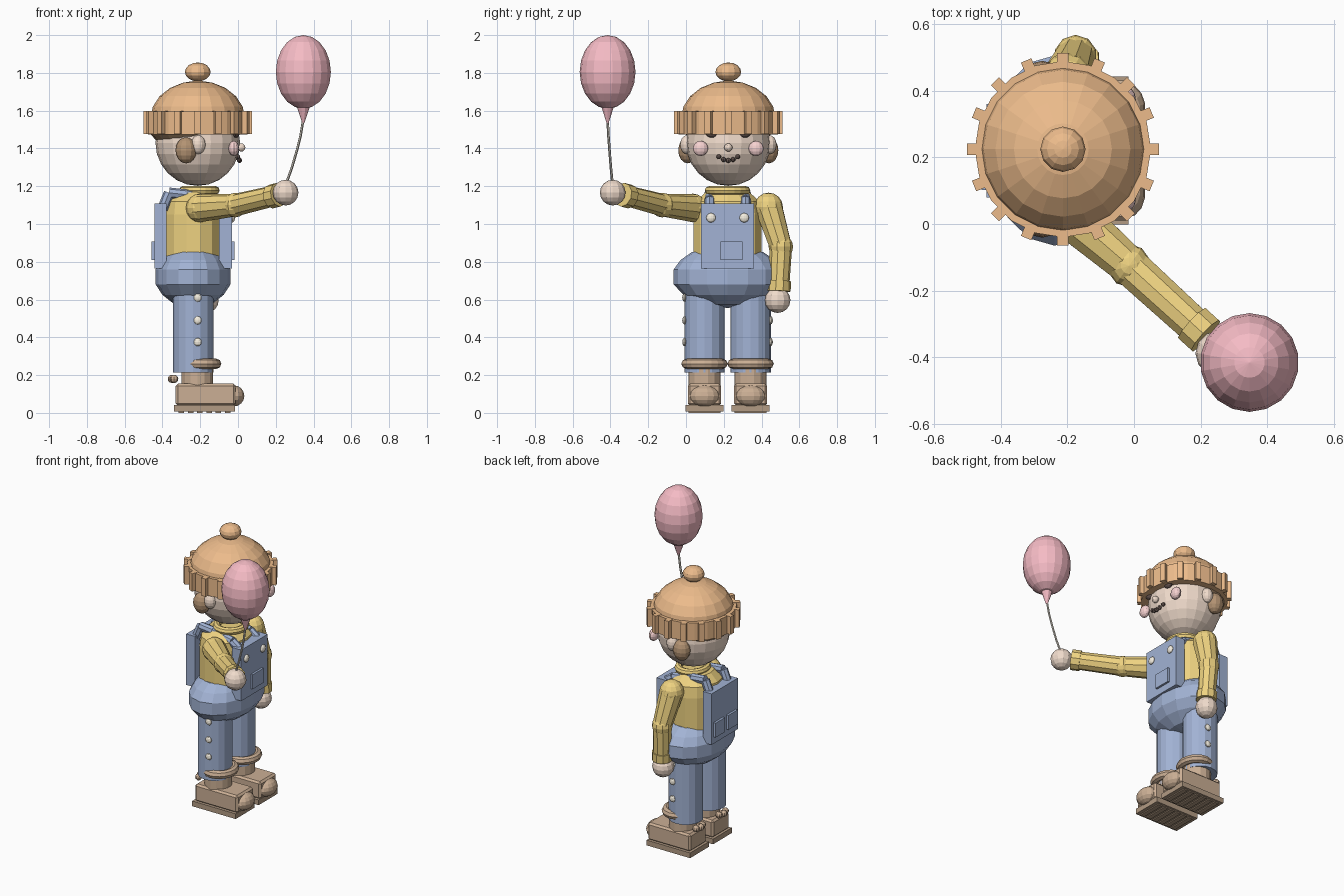
import bpy, bmesh, math
from mathutils import Vector, Matrix

if "Cube" in bpy.data.objects:
    bpy.data.objects.remove(bpy.data.objects["Cube"])

COL = dict(orange=(.84, .50, .26), yellow=(.86, .65, .22), blue=(.36, .45, .66), skin=(.87, .71, .60),
           pink=(.92, .50, .56), blush=(.93, .65, .64), brown=(.60, .43, .30), sole=(.45, .33, .23),
           hair=(.45, .29, .17), cream=(.90, .85, .74), dark=(.13, .09, .08), string=(.72, .68, .60))
MATS = {}
for k, c in COL.items():
    MATS[k] = bpy.data.materials.new(k)
    MATS[k].diffuse_color = (*c, 1)

YC = 0.22          # mid plane of the figure, which faces +x


def finish(name, bm, col):
    bmesh.ops.recalc_face_normals(bm, faces=bm.faces)
    me = bpy.data.meshes.new(name)
    bm.to_mesh(me)
    bm.free()
    me.materials.append(MATS[col])
    ob = bpy.data.objects.new(name, me)
    bpy.context.collection.objects.link(ob)
    return ob


def ball(name, c, r, col, seg=12, rings=8):
    bm = bmesh.new()
    r = Vector((r, r, r)) if isinstance(r, (int, float)) else Vector(r)
    m = Matrix.Translation(c) @ Matrix.Diagonal((*r, 1))
    bmesh.ops.create_uvsphere(bm, u_segments=seg, v_segments=rings, radius=1, matrix=m)
    return finish(name, bm, col)


def box(name, lo, hi, col, bevel=0):
    bm = bmesh.new()
    lo, hi = Vector(lo), Vector(hi)
    m = Matrix.Translation((lo + hi) / 2) @ Matrix.Diagonal((*(hi - lo), 1))
    bmesh.ops.create_cube(bm, size=1, matrix=m)
    if bevel:
        bmesh.ops.bevel(bm, geom=bm.edges[:], offset=bevel, segments=1, affect='EDGES')
    return finish(name, bm, col)


def rod(name, a, b, r1, r2, col, seg=8):
    bm = bmesh.new()
    a, b = Vector(a), Vector(b)
    d = b - a
    m = Matrix.Translation((a + b) / 2) @ d.to_track_quat('Z', 'Y').to_matrix().to_4x4()
    bmesh.ops.create_cone(bm, cap_ends=True, segments=seg, radius1=r1, radius2=r2, depth=d.length, matrix=m)
    return finish(name, bm, col)


def lathe(name, c, prof, col, seg=16, sx=1, sy=1, closed=False):
    """Revolve (radius, z) points about a vertical axis, with an oval scale."""
    bm = bmesh.new()
    loops = [[bm.verts.new((c[0] + sx * r * math.cos(t), c[1] + sy * r * math.sin(t), z))
              for t in (2 * math.pi * i / seg for i in range(seg))] for r, z in prof]
    pairs = list(zip(loops, loops[1:])) + ([(loops[-1], loops[0])] if closed else [])
    for p, q in pairs:
        for i in range(seg):
            j = (i + 1) % seg
            bm.faces.new((p[i], p[j], q[j], q[i]))
    if not closed:
        bm.faces.new(loops[0][::-1])
        bm.faces.new(loops[-1])
    return finish(name, bm, col)


def ring(name, c, R, r, col, sx=1, sy=1):
    prof = [(R + r * math.cos(t), c[2] + r * math.sin(t)) for t in (math.pi * k / 4 for k in range(8))]
    return lathe(name, c, prof, col, 20, sx, sy, True)


# Hat: dome, ribbed brim, pompom
H = (-.213, YC + .004)
dome = [(.25, 1.56)] + [(.25 * math.cos(a), 1.56 + .198 * math.sin(a))
                        for a in (math.radians(d) for d in (18, 36, 54, 72, 86))]
lathe("hat_dome", H, dome, 'orange', 20)
lathe("hat_brim", H, [(.264, 1.475), (.264, 1.595)], 'orange', 20)
for i in range(16):
    ob = box("hat_rib", (.24, -.017, 1.477), (.288, .017, 1.597), 'orange')
    ob.data.transform(Matrix.Translation((*H, 0)) @ Matrix.Rotation(i * math.pi / 8, 4, 'Z'))
ball("hat_pompom", (*H, 1.805), (.068, .068, .05), 'orange')

# Head and hair
ball("head", (*H, 1.43), (.224, .224, .228), 'skin', 20, 12)
ball("back_hair", (-.245, H[1], 1.51), (.228, .235, .12), 'hair', 20, 10)
ball("nose", (.018, H[1], 1.405), .022, 'skin', 10, 6)
for k in range(5):
    u = (k - 2) / 2
    ball("mouth_bead", (.008 - .01 * u * u, H[1] + .05 * u, 1.336 + .02 * u * u), .013, 'dark', 8, 6)
for s in (-1, 1):
    ball("ear", (-.21, H[1] + s * .22, 1.42), (.038, .035, .05), 'skin')
    ball("side_hair", (-.275, H[1] + s * .215, 1.39), (.056, .05, .069), 'hair')
    ball("cheek", (-.022, H[1] + s * .147, 1.40), (.028, .04, .04), 'blush')
    ball("eye", (-.012, H[1] + s * .088, 1.487), (.022, .034, .03), 'dark')

# Torso, collar, hips
B = (-.238, YC)
lathe("torso", B, [(.16, .72), (.16, 1.05), (.15, 1.12), (.1, 1.17)], 'yellow', 14, 1, 1.16)
ring("collar", (-.205, YC, 1.178), .085, .023, 'yellow', 1, 1.12)
hip = [(.02, .556), (.5, .575), (.82, .625), (1, .68), (1, .76), (.87, .81), (.66, .852)]
lathe("hips", B, hip, 'blue', 16, .198, .285)

# Overall panels, pockets, straps
box("front_bib", (-.10, YC - .14, .765), (-.032, YC + .14, 1.108), 'blue')
box("front_pocket", (-.035, YC - .038, .81), (-.018, YC + .078, .907), 'blue')
box("back_panel", (-.442, YC - .14, .765), (-.378, YC + .14, 1.108), 'blue')
for s in (-1, 1):
    y = YC + s * .095
    box("back_pocket", (-.457, YC + s * .068 - .05, .81), (-.44, YC + s * .068 + .05, .907), 'blue')
    ball("bib_button", (-.03, YC + s * .088, 1.033), (.014, .025, .025), 'cream')
    path = [(-.40, y, 1.08), (-.365, y, 1.165), (-.27, y, 1.155), (-.13, y, 1.125), (-.07, y, 1.08)]
    for a, b in zip(path, path[1:]):
        rod("strap", a, b, .028, .028, 'blue')

# Legs and boots
for s in (-1, 1):
    y = YC + s * .122
    rod("leg", (B[0], y, .215), (B[0], y, .68), .107, .107, 'blue', 16)
    for z in (.375, .49, .61):
        ball("leg_button", (-.213, y + s * .106, z), (.022, .012, .022), 'cream', 10, 6)
    ring("boot_cuff", (-.197, y, .26), .085, .027, 'brown', .97, 1.1)
    rod("boot_ankle", (-.215, y, .13), (-.215, y, .25), .085, .085, 'brown', 14)
    box("boot", (-.33, y - .088, .038), (-.012, y + .088, .155), 'brown', .012)
    ball("boot_toe", (-.022, y, .09), (.057, .08, .056), 'brown', 14, 8)
    box("boot_sole", (-.34, y - .1, .007), (-.016, y + .1, .042), 'sole')
    for k in range(6):
        x = -.315 + k * .049
        box("sole_tread", (x, y - .085, 0), (x + .03, y + .085, .01), 'sole')
    for k in (-1, 0, 1):
        ball("heel_bead", (-.35 + .012 * abs(k), y + k * .034, .18), .022, 'brown', 8, 6)


# Arms with jointed sleeves, cuffs and hands
def arm(side, sh, el, wr, hand):
    wr, el = Vector(wr), Vector(el)
    d = (wr - el).normalized()
    ball(side + "_shoulder", sh, .076, 'yellow')
    rod(side + "_upper_arm", sh, el, .075, .06, 'yellow', 10)
    ball(side + "_elbow", el, .065, 'yellow', 10, 8)
    rod(side + "_forearm", el, wr, .06, .055, 'yellow', 10)
    rod(side + "_sleeve_cuff", wr - d * .055, wr, .064, .064, 'yellow', 10)
    ball(side + "_hand", hand, .068, 'skin')


arm("right", (-.2, .035, 1.085), (-.015, -.125, 1.10), (.215, -.335, 1.155), (.252, -.388, 1.166))
arm("left", (-.2, .437, 1.09), (-.175, .502, .88), (-.165, .49, .645), (-.17, .485, .597))

# Balloon, knot and string
P = (.346, -.415)
ball("balloon", (*P, 1.805), (.148, .148, .195), 'pink', 18, 10)
lathe("balloon_knot", P, [(.006, 1.535), (.036, 1.625)], 'pink', 10)
line = [(.25, -.388, 1.20), (.286, -.398, 1.30), (.312, -.405, 1.39), (.332, -.411, 1.47), (.345, -.415, 1.55)]
for a, b in zip(line, line[1:]):
    rod("balloon_string", a, b, .007, .007, 'string', 6)

for m in bpy.data.materials:
    if m.users and not m.is_grease_pencil:
        m.use_nodes = True
        m.node_tree.nodes["Principled BSDF"].inputs["Base Color"].default_value = m.diffuse_color
